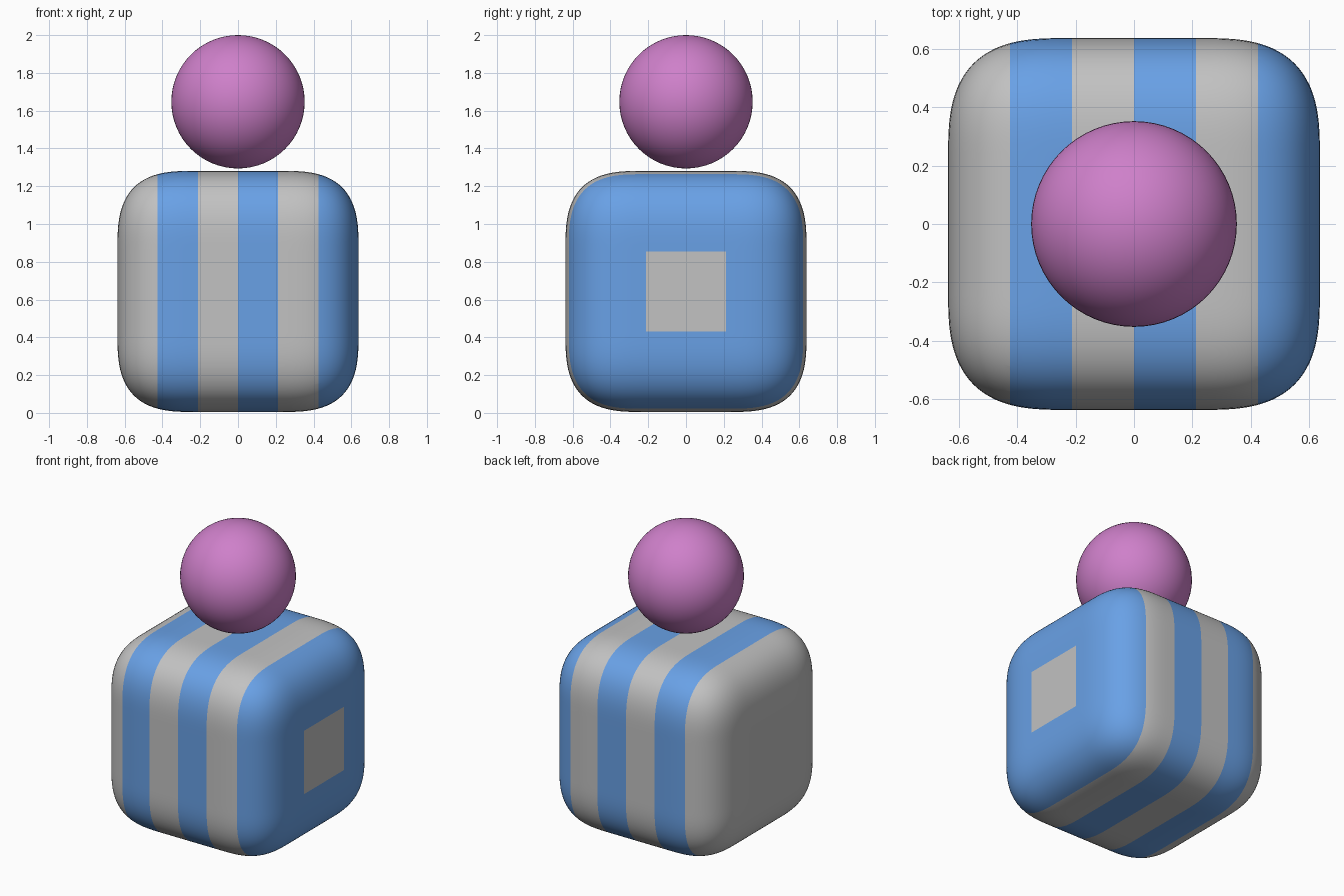
import bpy, bmesh
from mathutils import Vector

if "Cube" in bpy.data.objects:
    bpy.data.objects.remove(bpy.data.objects["Cube"])

HALF, CENTRE_Z = 0.638, 0.643      # body half size and centre height
ROUND, POWER = 0.40, 2.83          # soft rounding reach and fullness


def material(name, rgb):
    m = bpy.data.materials.new(name)
    m.diffuse_color = (*rgb, 1)
    m.use_nodes = True
    m.node_tree.nodes["Principled BSDF"].inputs["Base Color"].default_value = m.diffuse_color
    return m


grey = material("grey", (0.54, 0.54, 0.54))
blue = material("blue", (0.14, 0.355, 0.79))
purple = material("purple", (0.62, 0.215, 0.59))


def add_object(name, bm, mats):
    for f in bm.faces:
        f.smooth = True
    mesh = bpy.data.meshes.new(name)
    bm.to_mesh(mesh)
    bm.free()
    for m in mats:
        mesh.materials.append(m)
    ob = bpy.data.objects.new(name, mesh)
    bpy.context.collection.objects.link(ob)
    return ob


# Soft rounded cube body
bm = bmesh.new()
bmesh.ops.create_cube(bm, size=2 * HALF)
bmesh.ops.subdivide_edges(bm, edges=bm.edges[:], cuts=35, use_grid_fill=True)
core_half = HALF - ROUND
for v in bm.verts:
    core = Vector([max(-core_half, min(core_half, c)) for c in v.co])
    d = v.co - core
    v.co = core + d * (ROUND / sum(abs(c) ** POWER for c in d) ** (1 / POWER))

# Six equal stripes across x, alternating grey and blue
width = HALF / 3
for i in range(-2, 3):
    bmesh.ops.bisect_plane(bm, geom=bm.verts[:] + bm.edges[:] + bm.faces[:],
                           dist=1e-5, plane_co=(i * width, 0, 0), plane_no=(1, 0, 0))
for f in bm.faces:
    f.material_index = int((f.calc_center_median().x + HALF) / width) % 2
body = add_object("striped_body", bm, [grey, blue])
body.location.z = CENTRE_Z

# Ball floating just above the body
bm = bmesh.new()
bmesh.ops.create_uvsphere(bm, u_segments=64, v_segments=32, radius=0.353)
ball = add_object("top_ball", bm, [purple])
ball.location.z = 1.647
